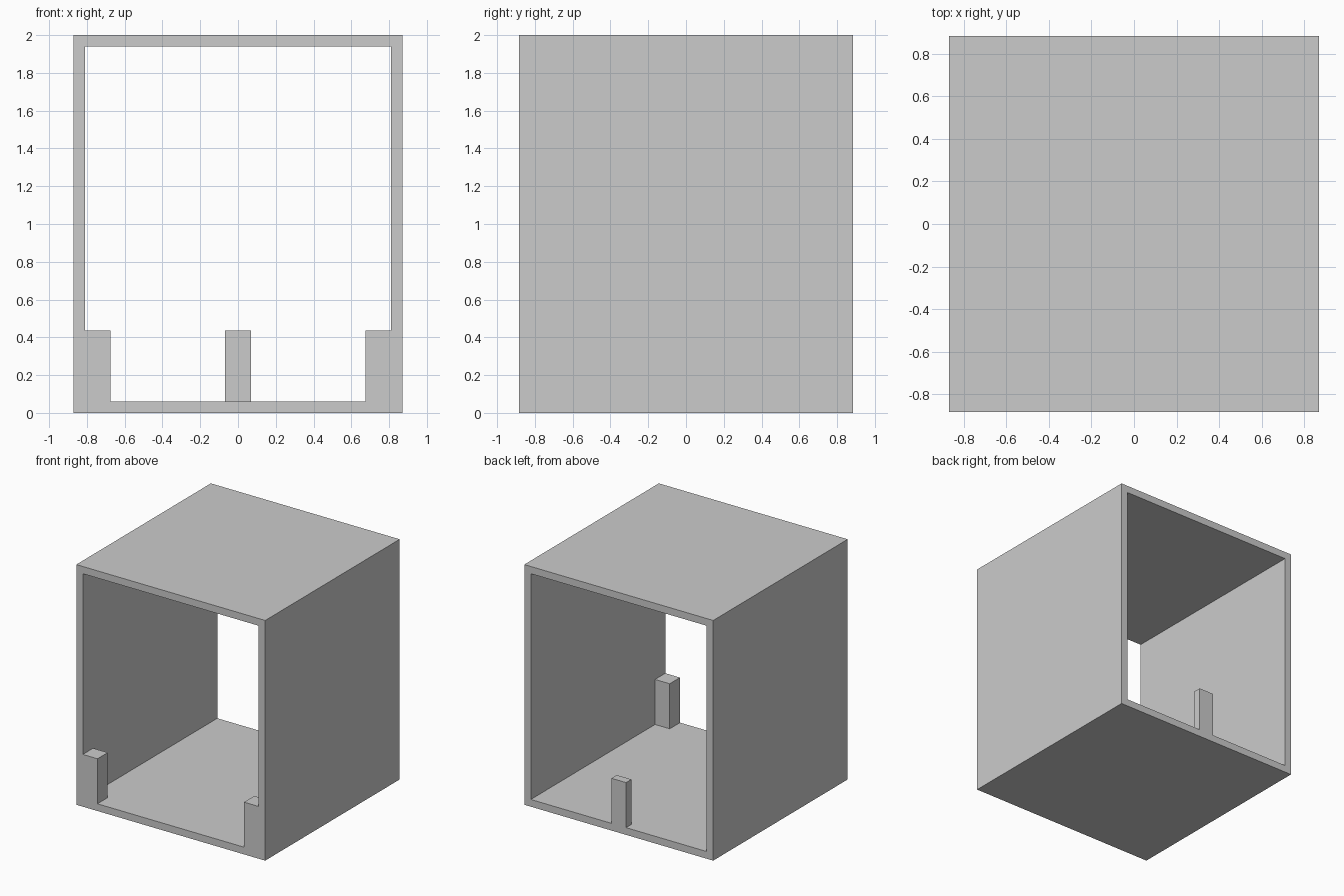
import bpy, bmesh

if "Cube" in bpy.data.objects:
    bpy.data.objects.remove(bpy.data.objects["Cube"])

W, D, H, T = 0.87, 0.885, 2.0, 0.06   # half width, half depth, height, wall thickness


def make_object(name, bm):
    bmesh.ops.recalc_face_normals(bm, faces=bm.faces)
    mesh = bpy.data.meshes.new(name)
    bm.to_mesh(mesh)
    bm.free()
    obj = bpy.data.objects.new(name, mesh)
    bpy.context.collection.objects.link(obj)
    return obj


def box(name, x0, x1, y0, y1, z0, z1):
    bm = bmesh.new()
    bmesh.ops.create_cube(bm, size=1)
    for v in bm.verts:
        v.co.x = x1 if v.co.x > 0 else x0
        v.co.y = y1 if v.co.y > 0 else y0
        v.co.z = z1 if v.co.z > 0 else z0
    return make_object(name, bm)


# Open-ended housing: a rectangular ring extruded from front to back
bm = bmesh.new()


def ring(x, z0, z1):
    return [bm.verts.new((px, -D, pz))
            for px, pz in ((-x, z0), (x, z0), (x, z1), (-x, z1))]


outer, inner = ring(W, 0, H), ring(W - T, T, H - T)
faces = []
for i in range(4):
    j = (i + 1) % 4
    faces.append(bm.faces.new((outer[i], outer[j], inner[j], inner[i])))
result = bmesh.ops.extrude_face_region(bm, geom=faces, use_keep_orig=True)
back = [g for g in result["geom"] if isinstance(g, bmesh.types.BMVert)]
bmesh.ops.translate(bm, verts=back, vec=(0, 2 * D, 0))
make_object("housing", bm)

# Two posts in the front corners, flush with the front rim
POST, TOP = 0.135, 0.435
for side, name in ((-1, "front_left_post"), (1, "front_right_post")):
    xs = sorted((side * (W - T), side * (W - T - POST)))
    box(name, *xs, -D, -D + POST, T, TOP)

# Shallow centre post, flush with the back rim
box("back_post", -POST / 2, POST / 2, D - 0.07, D, T, TOP)
